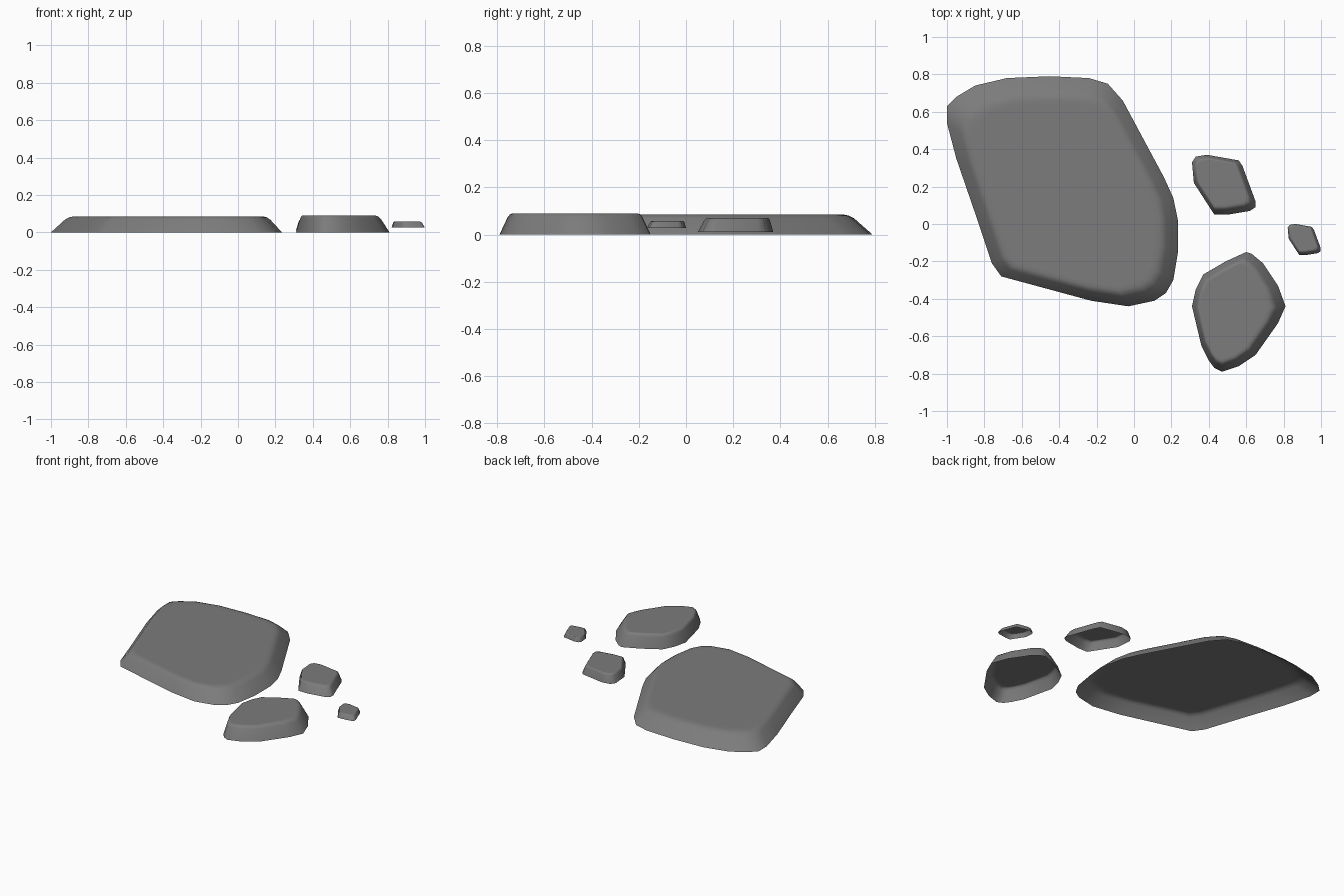
import bpy
import bmesh
from mathutils import Vector

default_cube = bpy.data.objects.get("Cube")
if default_cube:
    bpy.data.objects.remove(default_cube, do_unlink=True)

# Single stone colour
stone = bpy.data.materials.new("grey stone")
stone.use_nodes = True
grey = (0.2, 0.2, 0.2, 1.0)
stone.diffuse_color = grey
shader = stone.node_tree.nodes["Principled BSDF"]
shader.inputs["Base Color"].default_value = grey
shader.inputs["Roughness"].default_value = 0.9


def make_slab(name, outline, center, base, height, top_scale, lean, size=1.0):
    """Open-bottomed slab: sloped wall, rounded shoulder and flat top.

    The outline is in hundredths; lean shifts the top sideways.
    """
    points = [Vector((x, y)) / 100 for x, y in outline]
    low = Vector((min(p.x for p in points), min(p.y for p in points)))
    high = Vector((max(p.x for p in points), max(p.y for p in points)))
    middle = (low + high) / 2
    center = Vector(center) if center else middle
    top_scale, lean = Vector(top_scale), Vector(lean)

    bm = bmesh.new()
    rings = []
    # Each step: share of the inward slope, share of the height
    for inward, rise in ((0, 0), (0.62, 0.8), (0.8, 0.94), (1, 1), (1.25, 1)):
        ring = []
        for p in points:
            offset = p - middle
            x = offset.x * (1 - inward * (1 - top_scale.x)) + lean.x * inward
            y = offset.y * (1 - inward * (1 - top_scale.y)) + lean.y * inward
            ring.append(bm.verts.new((center.x + x * size,
                                      center.y + y * size,
                                      base + height * rise)))
        rings.append(ring)

    count = len(points)
    for lower, upper in zip(rings, rings[1:]):
        for i in range(count):
            j = (i + 1) % count
            bm.faces.new((lower[j], lower[i], upper[i], upper[j]))
    bm.faces.new(list(reversed(rings[-1])))
    bm.normal_update()
    for face in bm.faces:
        face.smooth = True

    mesh = bpy.data.meshes.new(name)
    bm.to_mesh(mesh)
    bm.free()
    mesh.materials.append(stone)
    slab = bpy.data.objects.new(name, mesh)
    bpy.context.collection.objects.link(slab)
    return slab


# Outlines run clockwise seen from above
large_outline = [
    (-100, 63), (-95, 68), (-85, 74), (-68, 78), (-45, 79), (-24, 78),
    (-14, 75), (-6, 66), (16, 25), (21, 14), (23.5, 2), (23.5, -15),
    (21, -30), (17, -37), (11, -41), (-3, -44), (-23, -41), (-71, -28),
    (-76, -21), (-84, 3), (-95, 35), (-100, 54)]

front_outline = [
    (60, -15), (63, -16), (69, -21), (77, -33), (81, -44), (77, -53),
    (65, -70), (56, -76), (47, -79), (43, -77), (40, -73), (36, -65),
    (31, -44), (33, -35), (37, -27), (49, -20)]

small_outline = [
    (33, 36), (39, 37), (56, 34), (58, 31), (65, 12), (65, 9), (62, 7),
    (50, 5), (43, 5), (41, 8), (32, 22), (31, 33)]

# Paving stones
make_slab("large_paving_stone", large_outline, None, 0, 0.085,
          (0.82, 0.83), (0.01, -0.02))
make_slab("front_paving_stone", front_outline, None, 0, 0.09,
          (0.78, 0.83), (-0.02, 0))
make_slab("small_paving_stone", small_outline, None, 0.01, 0.06,
          (0.8, 0.8), (-0.01, 0.01))
make_slab("pebble_paving_stone", small_outline, (0.91, -0.083), 0.027, 0.03,
          (0.8, 0.8), (-0.01, 0.01), size=0.52)
